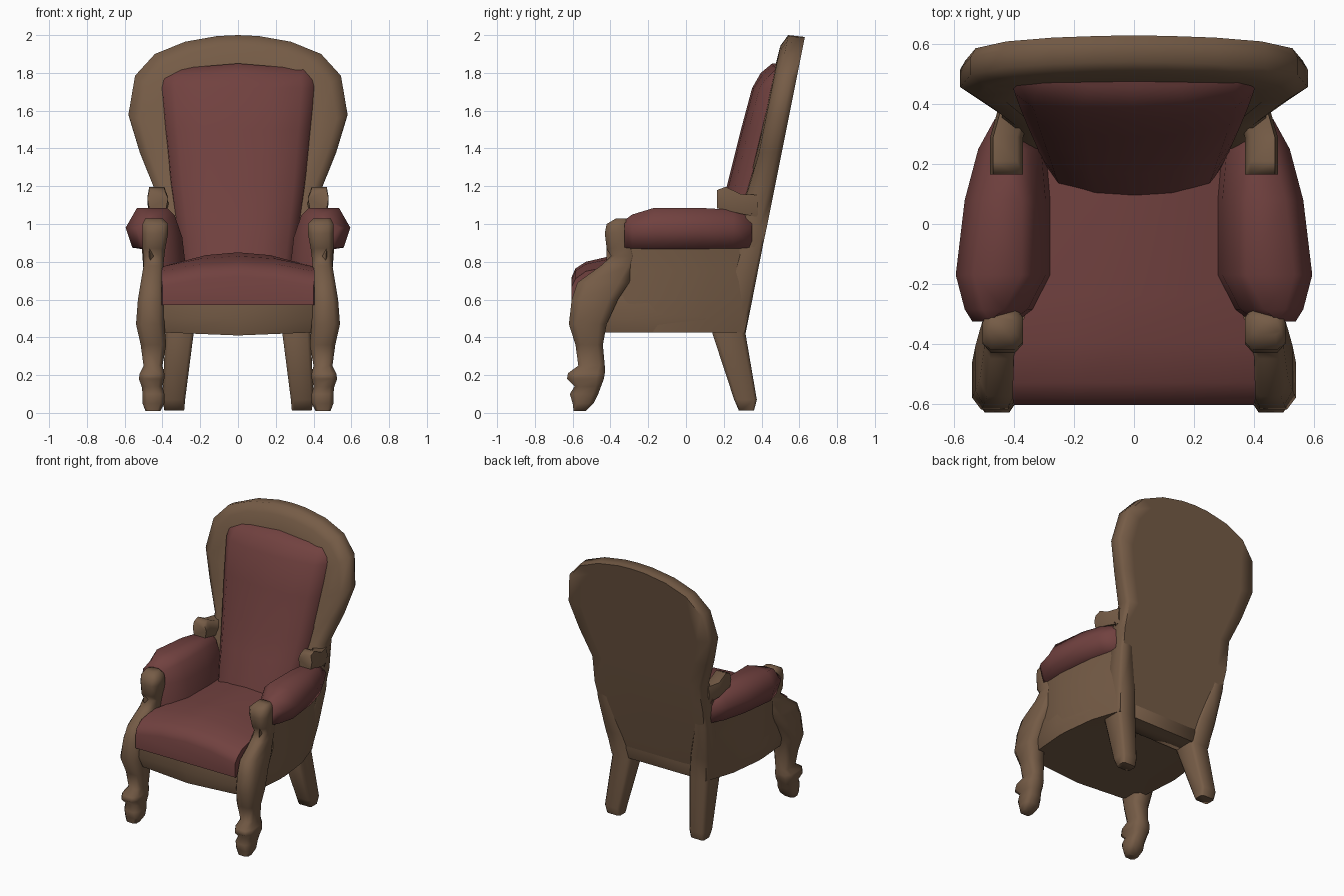
import bpy, bmesh, math

if "Cube" in bpy.data.objects:
    bpy.data.objects.remove(bpy.data.objects["Cube"])


def material(name, rgb):
    m = bpy.data.materials.new(name)
    m.diffuse_color = (*rgb, 1)
    m.use_nodes = True
    m.node_tree.nodes["Principled BSDF"].inputs["Base Color"].default_value = m.diffuse_color
    return m


WOOD = material("wood", (0.18, 0.107, 0.062))
FABRIC = material("fabric", (0.165, 0.053, 0.05))


def loft(name, rings, mat, mirror=False, angle=70):
    """Skin a list of equal-length point rings and cap both ends."""
    bm = bmesh.new()
    vs = [[bm.verts.new(p) for p in r] for r in rings]
    n = len(rings[0])
    for a, b in zip(vs, vs[1:]):
        for i in range(n):
            j = (i + 1) % n
            bm.faces.new((a[i], a[j], b[j], b[i]))
    bm.faces.new(vs[0])
    bm.faces.new(vs[-1])
    bmesh.ops.recalc_face_normals(bm, faces=bm.faces[:])
    me = bpy.data.meshes.new(name)
    bm.to_mesh(me)
    bm.free()
    me.materials.append(mat)
    ob = bpy.data.objects.new(name, me)
    bpy.context.collection.objects.link(ob)
    if mirror:
        ob.modifiers.new("Mirror", 'MIRROR')
    bpy.ops.object.select_all(action='DESELECT')
    ob.select_set(True)
    bpy.context.view_layer.objects.active = ob
    bpy.ops.object.shade_smooth_by_angle(angle=math.radians(angle))
    return ob


def post(name, stations, k=.6):
    """Mirrored leg from horizontal octagons: z, y0, y1, x0, x1."""
    rings = []
    for z, y0, y1, x0, x1 in stations:
        cx, cy, rx, ry = (x0 + x1) / 2, (y0 + y1) / 2, (x1 - x0) / 2, (y1 - y0) / 2
        oct_ = [(1, k), (k, 1), (-k, 1), (-1, k), (-1, -k), (-k, -1), (k, -1), (1, -k)]
        rings.append([(cx + u * rx, cy + v * ry, z) for u, v in oct_])
    return loft(name, rings, WOOD, mirror=True)


def both(half):
    """Close a right-hand half outline with its mirror image."""
    return half + [(-x, v) for x, v in reversed(half) if x > 0]


def rear(z):
    return 0.315 + 0.2 * (z - 0.42)


# Backrest frame: raked spoon-shaped slab with a raised inner lip
outline = both([(0, 2.0), (.11, 1.995), (.28, 1.965), (.44, 1.9), (.545, 1.785), (.58, 1.58),
                (.52, 1.38), (.44, 1.18), (.45, .98), (.42, .7), (.37, .42)])


def back_ring(sx, sz, depth):
    """Scaled outline, thicker towards the seat and slightly recessed at the bottom."""
    ring = []
    for x, z in outline:
        z = 1.2 + (z - 1.2) * sz
        low = min(1, max(0, (1.3 - z) / .4))
        ring.append((x * sx, rear(z) - depth * (1 + .5 * low) - max(0, .8 - z) * .05, z))
    return ring


loft("back_frame", [back_ring(.8, .93, 0), back_ring(.97, .988, 0), back_ring(1, .992, .03),
                    back_ring(1, 1, .09), back_ring(.9, .93, .12), back_ring(.74, .82, .125)], WOOD)

# Back cushion: horizontal bulging sections (z, half width, thickness)
rings = []
for z, w, t in [(.75, .30, .315), (.9, .32, .30), (1.05, .34, .275), (1.2, .36, .255), (1.5, .39, .24),
                (1.72, .41, .225), (1.8, .405, .195), (1.85, .36, .145)]:
    half = [(-1, .1), (-.97, max(.125, t * .62)), (-.82, t * .83), (-.42, t * .96)]
    sec = half + [(0, t)] + [(-u, d) for u, d in reversed(half)] + [(0, .06)]
    rings.append([(u * w, rear(z) - d, z - (abs(u) * .03 if z > 1.75 else 0)) for u, d in sec])
loft("back_cushion", rings, FABRIC, angle=80)

# Seat rail under the cushion, bowed at the front
plan = both([(0, -.6), (.39, -.585), (.48, -.45), (.5, -.2), (.46, .1), (.38, .32)])
loft("seat_rail", [[(x * s, y * s, z - (.015 if x == 0 and z < .5 else 0)) for x, y in plan]
                   for z, s in [(.425, .96), (.5, 1), (.62, .985)]], WOOD)

# Seat cushion: domed sections front to back (y, half width, edge z, centre z)
rings = []
for y, w, e, c in [(-.605, .4, .67, .72), (-.585, .405, .71, .765), (-.53, .405, .75, .8),
                   (-.4, .4, .775, .83), (-.24, .34, .79, .85), (.25, .32, .79, .85)]:
    rings.append([(-w, y, .57), (-w, y, e), (-w * .5, y, e + (c - e) * .75), (0, y, c),
                  (w * .5, y, e + (c - e) * .75), (w, y, e), (w, y, .57)])
loft("seat_cushion", rings, FABRIC)

# Wooden side panels below the arms
side = [(.46, -.42), (.49, -.3), (.5, -.15), (.47, .1), (.4, .31), (.34, .31), (.36, -.25), (.42, -.37)]
loft("side_panel", [[(x + dx, y + max(0, y) * (z - .42) * .6, z) for x, y in side]
                    for z, dx in [(.425, -.02), (.6, 0), (.75, .0), (.885, .01)]], WOOD, mirror=True)

# Padded arms: sections along y (y, inner x, outer x, top z)
rings = []
for y, a, b, t in [(-.325, .39, .54, 1.02), (-.285, .335, .565, 1.05), (-.17, .275, .595, 1.085),
                   (.08, .275, .565, 1.085), (.25, .29, .52, 1.075), (.35, .36, .465, 1.055)]:
    rings.append([(a, y, .76), (a + .02, y, .93), (a + .06, y, t - .04), (a + .1, y, t),
                  (b - .06, y, t), (b, y, .98), (b - .035, y, .875), (b - .1, y, .865)])
loft("arm_pad", rings, FABRIC, mirror=True)

# Cabriole front legs running up into the arm scrolls
post("front_leg", [(.01, -.595, -.53, .41, .49), (.05, -.60, -.49, .39, .505),
                   (.1, -.615, -.465, .39, .505), (.14, -.59, -.45, .40, .51),
                   (.18, -.63, -.435, .39, .525), (.21, -.625, -.43, .39, .52),
                   (.25, -.57, -.43, .40, .50), (.36, -.585, -.44, .38, .515),
                   (.47, -.62, -.42, .39, .54), (.6, -.605, -.36, .39, .53),
                   (.69, -.575, -.3, .395, .515), (.78, -.45, -.27, .395, .5),
                   (.83, -.395, -.26, .39, .5), (.87, -.42, -.27, .385, .505),
                   (.95, -.43, -.28, .37, .505), (1.0, -.42, -.29, .37, .505),
                   (1.03, -.37, -.31, .40, .49)])

# Splayed back legs, fading into ridges up the back
post("back_leg", [(.012, .28, .36, .285, .39), (.07, .255, .375, .28, .40),
                  (.42, .14, .315, .235, .385), (.6, .2, .351, .27, .415),
                  (.85, .28, .4, .34, .44), (1.1, .34, .445, .38, .43)], k=.75)

# Small scroll blocks where the arms meet the back
block = [(.38, 1.06), (.37, 1.13), (.39, 1.19), (.47, 1.19), (.48, 1.13), (.47, 1.06)]
loft("scroll_block", [[(x + dx, y, zc + (z - 1.13) * s) for x, z in block]
                      for y, dx, s, zc in [(.165, 0, .75, 1.135), (.21, 0, .95, 1.14),
                                           (.29, .0, .8, 1.11), (.38, -.025, .9, 1.1)]],
     WOOD, mirror=True)
